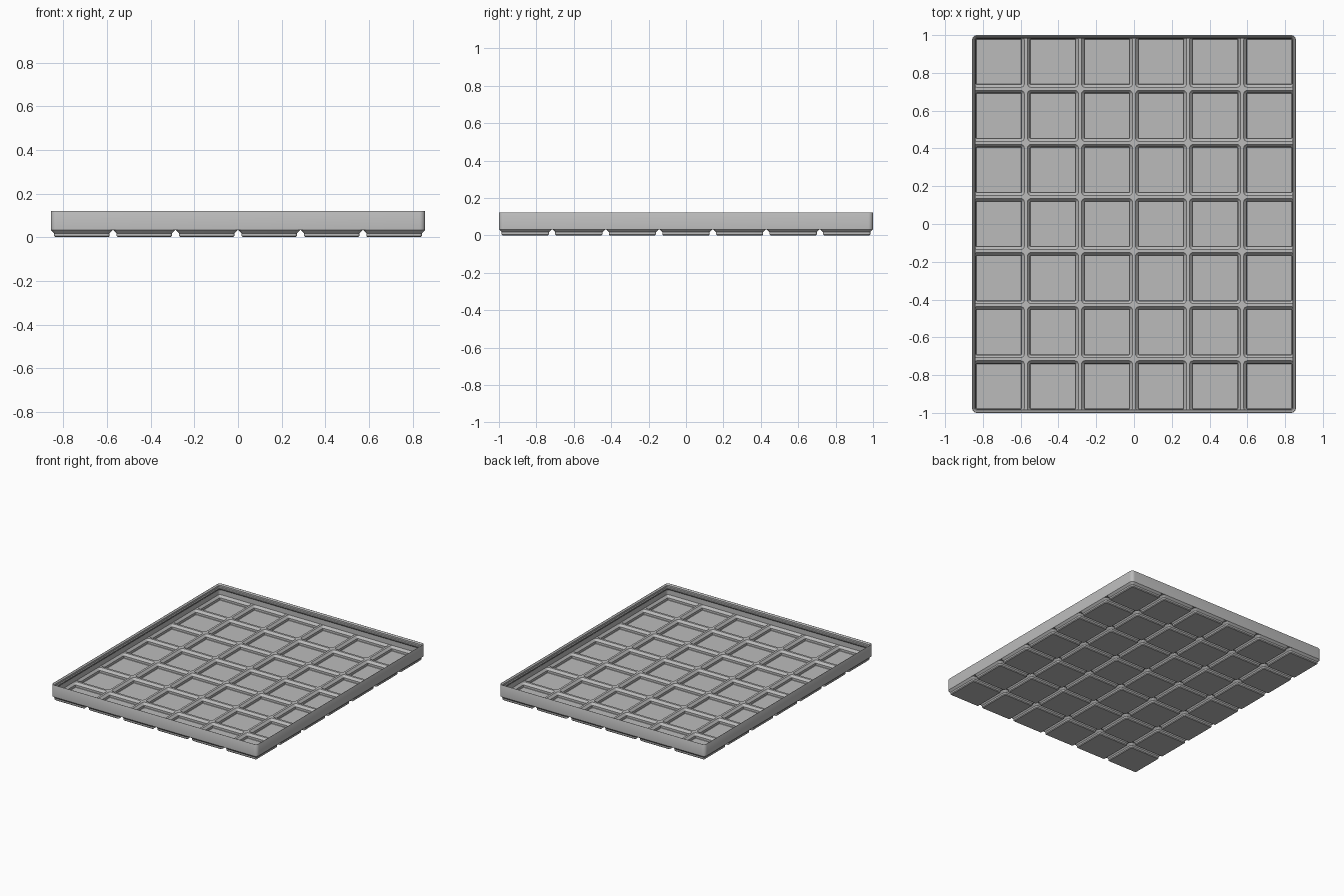
import bpy
import bmesh
import math

if "Cube" in bpy.data.objects:
    bpy.data.objects.remove(bpy.data.objects["Cube"])

MM = 2.0 / 293.5          # model units per millimetre
COLS, ROWS, PITCH = 6, 7, 42.0
HX, HY = COLS * PITCH / 2 - 0.25, ROWS * PITCH / 2 - 0.25
SEG = 6                   # segments per rounded corner
RADIUS = 3.75
WEB_LOW, WEB_HIGH = 4.75, 5.7

grey = bpy.data.materials.new("grey plastic")
grey.diffuse_color = (0.5, 0.5, 0.5, 1)
grey.use_nodes = True
grey.node_tree.nodes["Principled BSDF"].inputs["Base Color"].default_value = grey.diffuse_color


def rounded_loop(cx, cy, hx, hy, inset, z):
    """Counter-clockwise rounded rectangle, shrunk by inset."""
    r = max(RADIUS - inset, 0.3)
    hx, hy = hx - inset, hy - inset
    pts = []
    for k, (sx, sy) in enumerate(((1, 1), (-1, 1), (-1, -1), (1, -1))):
        for i in range(SEG + 1):
            a = math.pi / 2 * (k + i / SEG)
            pts.append((cx + sx * (hx - r) + r * math.cos(a),
                        cy + sy * (hy - r) + r * math.sin(a), z))
    return pts


def tile_loop(cx, cy, z):
    """Square tile edge; the outer tray corners stay rounded."""
    pts = []
    base = rounded_loop(cx, cy, PITCH / 2 - 0.25, PITCH / 2 - 0.25, 0, z)
    for p in base:
        x = cx + math.copysign(PITCH / 2, p[0] - cx)
        y = cy + math.copysign(PITCH / 2, p[1] - cy)
        if abs(x) > HX and abs(y) > HY:
            pts.append(p)
        else:
            pts.append((max(-HX, min(HX, x)), max(-HY, min(HY, y)), z))
    return pts


def loft(bm, loops, cap_first=False, cap_last=False):
    rings = [[bm.verts.new([c * MM for c in p]) for p in lp] for lp in loops]
    n = len(rings[0])
    for a, b in zip(rings, rings[1:]):
        for i in range(n):
            j = (i + 1) % n
            bm.faces.new((a[i], a[j], b[j], b[i]))
    if cap_first:
        bm.faces.new(rings[0][::-1])
    if cap_last:
        bm.faces.new(rings[-1])


def finish(bm, name):
    bmesh.ops.remove_doubles(bm, verts=bm.verts, dist=1e-5)
    me = bpy.data.meshes.new(name)
    bm.to_mesh(me)
    bm.free()
    me.materials.append(grey)
    ob = bpy.data.objects.new(name, me)
    bpy.context.collection.objects.link(ob)
    bpy.ops.object.select_all(action='DESELECT')
    ob.select_set(True)
    bpy.context.view_layer.objects.active = ob
    bpy.ops.object.shade_smooth_by_angle(angle=math.radians(30))
    return ob


# Grid of hollow stepped feet joined by a thin web
foot_profile = [(2.95, 0), (2.15, 0.8), (2.15, 2.6), (0, WEB_LOW)]
pocket_profile = [(0.95, WEB_HIGH), (3.1, 3.3), (3.1, 1.0), (3.35, 0.7)]
half = PITCH / 2 - 0.25
bm = bmesh.new()
for col in range(COLS):
    for row in range(ROWS):
        cx = (col - (COLS - 1) / 2) * PITCH
        cy = (row - (ROWS - 1) / 2) * PITCH
        foot = [rounded_loop(cx, cy, half, half, i, z) for i, z in foot_profile]
        loft(bm, foot + [tile_loop(cx, cy, WEB_LOW)], cap_first=True)
        pocket = [rounded_loop(cx, cy, half, half, i, z) for i, z in pocket_profile]
        loft(bm, [tile_loop(cx, cy, WEB_HIGH)] + pocket, cap_last=True)
finish(bm, "grid_base")

# Outer wall with the stepped stacking lip
wall_profile = [(0, WEB_LOW), (0, 17.4), (0.2, 17.75), (0.55, 17.75),
                (1.9, 16.5), (1.9, 14.7), (2.6, 14.0), (2.6, 12.8),
                (0.95, 11.15), (0.95, WEB_HIGH)]
bm = bmesh.new()
loft(bm, [rounded_loop(0, 0, HX, HY, i, z) for i, z in wall_profile])
finish(bm, "rim_wall")
